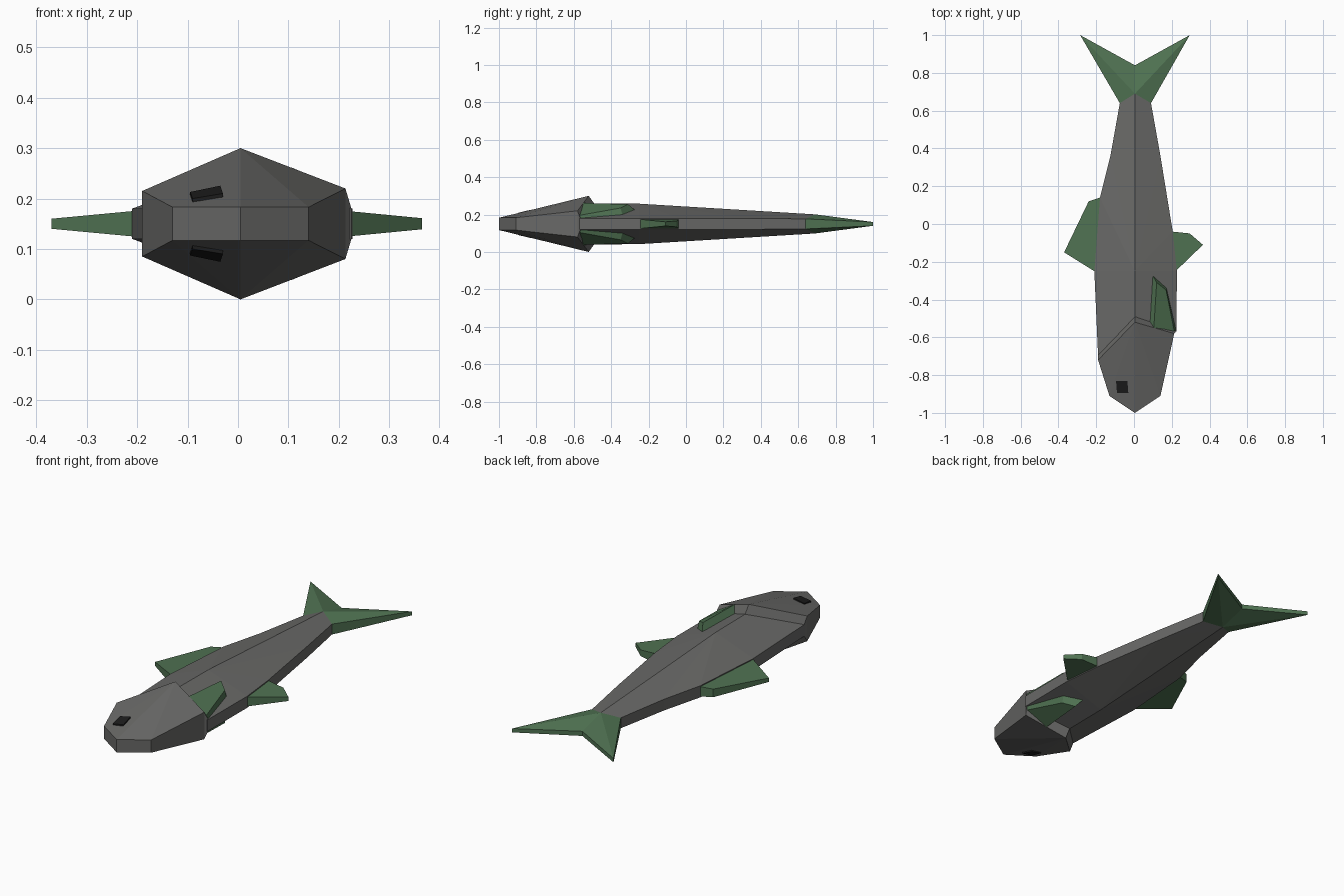
import bpy, bmesh

if "Cube" in bpy.data.objects:
    bpy.data.objects.remove(bpy.data.objects["Cube"])

MID = 0.15  # the fish lies flat, mirrored about this height


def material(name, rgb):
    m = bpy.data.materials.new(name)
    m.diffuse_color = (*rgb, 1)
    m.use_nodes = True
    m.node_tree.nodes["Principled BSDF"].inputs["Base Color"].default_value = m.diffuse_color
    return m


GREY = material("grey skin", (0.14, 0.14, 0.135))
GREEN = material("green fin", (0.08, 0.17, 0.085))
BLACK = material("black eye", (0.012, 0.012, 0.012))


def build(name, verts, faces, mat):
    bm = bmesh.new()
    vs = [bm.verts.new(v) for v in verts]
    for f in faces:
        bm.faces.new([vs[i] for i in f])
    bmesh.ops.recalc_face_normals(bm, faces=bm.faces)
    me = bpy.data.meshes.new(name)
    bm.to_mesh(me)
    bm.free()
    me.materials.append(mat)
    ob = bpy.data.objects.new(name, me)
    bpy.context.collection.objects.link(ob)


def mirrored(name, rim, ridge, top, mat):
    """Closed solid from (x, y, half thickness) points: faces 'top' are
    mirrored to the underside and the rim is joined by a wall."""
    pts = rim + ridge
    n, r = len(pts), len(rim)
    verts = [(x, y, MID + h) for x, y, h in pts] + [(x, y, MID - h) for x, y, h in pts]
    faces = list(top) + [[i + n for i in f] for f in top]
    faces += [(i, (i + 1) % r, (i + 1) % r + n, i + n) for i in range(r)]
    build(name, verts, faces, mat)


def block(name, outer, inner, mat):
    """Four-sided slab between two quads."""
    faces = [(0, 1, 2, 3), (4, 5, 6, 7)]
    faces += [(i, (i + 1) % 4, (i + 1) % 4 + 4, i + 4) for i in range(4)]
    build(name, outer + inner, faces, mat)


# Body with a ridge along its middle
mirrored("body",
         [(.005, -.49, .11), (.225, -.57, .03), (.227, -.25, .03), (.205, -.04, .03),
          (.14, .36, .029), (.09, .64, .027), (.005, .69, .051), (-.075, .64, .027),
          (-.125, .36, .029), (-.18, .14, .03), (-.21, -.25, .03), (-.19, -.70, .03)],
         [(.005, -.25, .108)],
         [(0, 1, 2, 12), (12, 2, 3), (12, 3, 4), (12, 4, 6), (4, 5, 6),
          (6, 7, 8), (12, 6, 8), (12, 8, 9), (12, 9, 10), (0, 12, 10, 11)], GREY)

# Head with its raised gill edge
mirrored("head",
         [(.005, -1, .033), (.14, -.91, .033), (.213, -.58, .07), (.225, -.565, .03),
          (.005, -.49, .108), (-.19, -.695, .03), (-.19, -.72, .065), (-.13, -.91, .033)],
         [(.005, -.52, .15)],
         [(0, 1, 8), (1, 2, 8), (2, 3, 4, 8), (8, 4, 5, 6), (8, 6, 7), (8, 7, 0)], GREY)

# Forked tail
mirrored("tail_fin",
         [(.005, .69, .051), (.09, .64, .027), (.295, 1, .01), (.005, .84, .012),
          (-.285, 1, .01), (-.075, .64, .027)], [],
         [(0, 1, 2), (0, 2, 3), (0, 3, 4), (0, 4, 5)], GREEN)

# Back and belly fins
mirrored("back_fin", [(-.18, .14, .025), (-.24, .12, .021), (-.37, -.15, .01),
                      (-.21, -.25, .025)], [], [(0, 1, 2, 3)], GREEN)
mirrored("belly_fin", [(.22, -.25, .025), (.365, -.11, .011), (.295, -.05, .016),
                       (.20, -.04, .025)], [], [(0, 1, 2, 3)], GREEN)

# Side fins and eyes on both faces of the fish
for side, s in (("upper", 1), ("lower", -1)):
    def place(pts):
        return [(x, y, MID + s * h) for x, y, h in pts]

    block(side + "_side_fin",
          place([(.105, -.55, .112), (.12, -.31, .105), (.17, -.35, .085), (.215, -.575, .045)]),
          place([(.08, -.535, .075), (.10, -.275, .076), (.172, -.34, .05), (.222, -.56, .03)]),
          GREEN)
    corners = [(-.095, -.83, .063), (-.035, -.83, .0755), (-.03, -.895, .060), (-.09, -.895, .050)]
    block(side + "_eye", place(corners),
          place([(x, y, h - .014) for x, y, h in corners]), BLACK)
